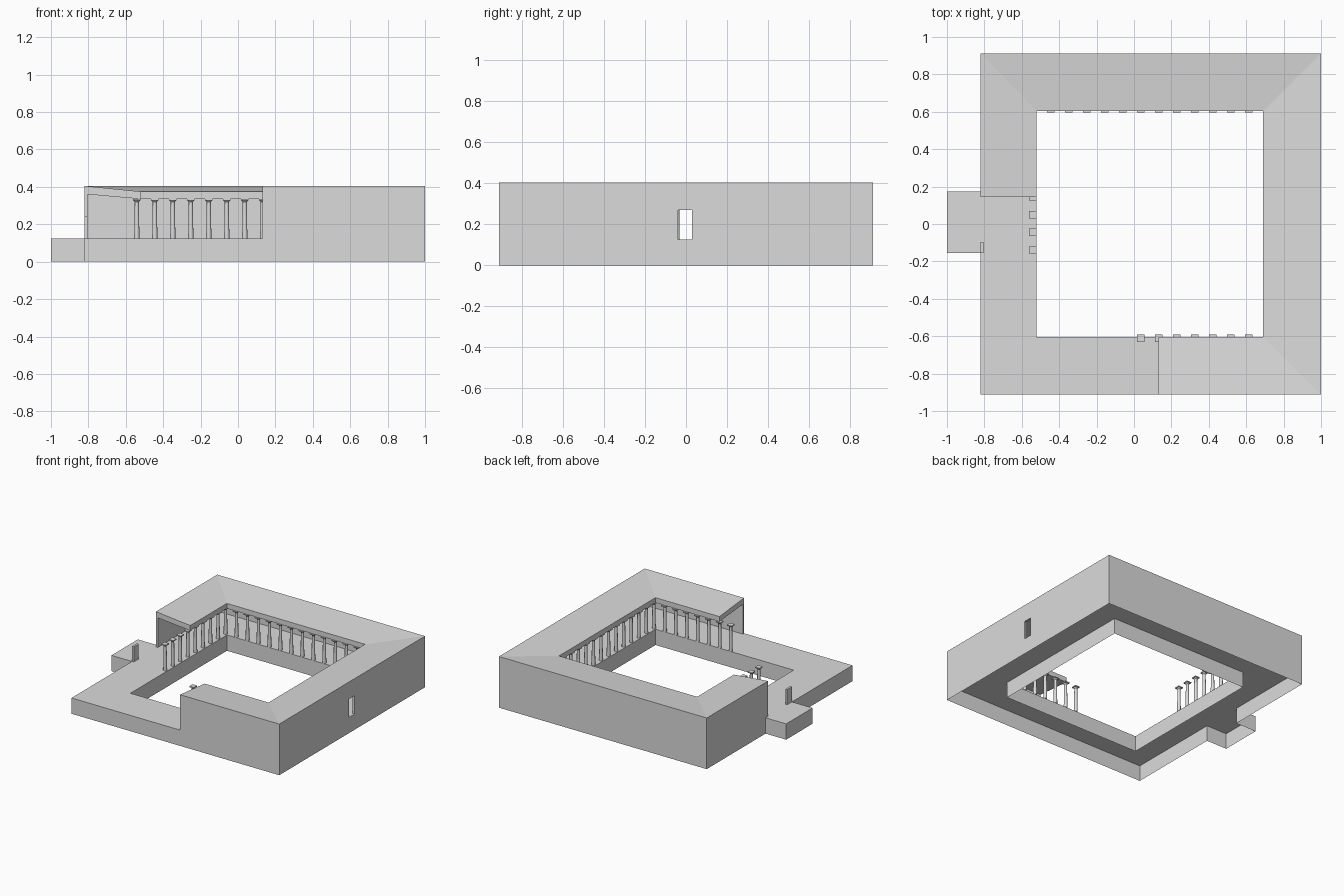
import bpy, bmesh
from mathutils import Vector

cube = bpy.data.objects.get("Cube")
if cube:
    bpy.data.objects.remove(cube, do_unlink=True)

stone = bpy.data.materials.new("grey_stone")
stone.use_nodes = True
GREY = (0.71, 0.71, 0.71, 1)
stone.diffuse_color = GREY
stone.node_tree.nodes["Principled BSDF"].inputs["Base Color"].default_value = GREY

FLOOR, DOOR_TOP, EAVE = 0.125, 0.27, 0.335
X0, X1, Y = -0.82, 1.0, 0.912       # outer limits
IX0, IX1, IY = -0.52, 0.69, 0.604   # courtyard limits
WALL = 0.016


def add_object(name, bm):
    mesh = bpy.data.meshes.new(name)
    bm.to_mesh(mesh)
    bm.free()
    mesh.materials.append(stone)
    obj = bpy.data.objects.new(name, mesh)
    bpy.context.scene.collection.objects.link(obj)
    return obj


def add_box(bm, lo, hi):
    for v in bmesh.ops.create_cube(bm, size=1)["verts"]:
        v.co = [l + (c + 0.5) * (h - l) for c, l, h in zip(v.co, lo, hi)]


def box(name, lo, hi):
    bm = bmesh.new()
    add_box(bm, lo, hi)
    return add_object(name, bm)


# Podium: a floor ring with entrance step, skirts dropped from every open edge
bm = bmesh.new()
P0, P1 = -0.155, 0.175
outer = [(X0, -Y), (X1, -Y), (X1, Y), (X0, Y)]
inner = [(IX0, -IY), (IX1, -IY), (IX1, IY), (IX0, IY)]
step = [(X0, P1), (-1, P1), (-1, P0), (X0, P0)]
o, i, s = ([bm.verts.new((x, y, FLOOR)) for x, y in ring] for ring in (outer, inner, step))
for k in range(3):
    bm.faces.new((o[k], o[k + 1], i[k + 1], i[k]))
bm.faces.new((o[3], s[0], s[3], o[0], i[0], i[3]))
bm.faces.new(s)
rim = [e for e in bm.edges if e.is_boundary]
skirt = bmesh.ops.extrude_edge_only(bm, edges=rim)["geom"]
for v in skirt:
    if isinstance(v, bmesh.types.BMVert):
        v.co.z = 0
add_object("podium", bm)

# Outer wall and sloping roof: one section swept round mitred corners
section = [(0, FLOOR), (0, 0.405), (1, 0.375), (1, EAVE),
           (WALL / 0.305, 0.36), (WALL / 0.305, FLOOR)]
CUT_X, CUT_Y = 0.13, 0.145          # where the front and left wings stop
stations = [((CUT_X, -Y), (CUT_X, -IY)), (outer[1], inner[1]), (outer[2], inner[2]),
            (outer[3], inner[3]), ((X0, CUT_Y), (IX0, CUT_Y))]
bm = bmesh.new()
rings = []
for a, b in stations:
    a, b = Vector(a), Vector(b)
    rings.append([bm.verts.new((*a.lerp(b, t), z)) for t, z in section])
n = len(section)
for r, q in zip(rings, rings[1:]):
    for k in range(n):
        m = (k + 1) % n
        bm.faces.new((r[k], r[m], q[m], q[k]))
bm.faces.new(rings[0])
bm.faces.new(rings[-1])
bmesh.ops.recalc_face_normals(bm, faces=bm.faces)
walls = add_object("walls_and_roof", bm)

# Doorway through the left-hand wall
cutter = box("doorway_cutter", (0.9, -0.04, 0.05), (1.1, 0.03, DOOR_TOP))
cutter.hide_render = True
cutter.hide_viewport = True
cutter.display_type = 'WIRE'
cut = walls.modifiers.new("doorway", 'BOOLEAN')
cut.object = cutter
cut.solver = 'EXACT'

# Remaining stub of the entrance wall
box("entrance_jamb", (X0, P0, FLOOR), (X0 + WALL, -0.095, 0.245))

# Columns: tapered shaft, flared neck and square cap, sharing one mesh
bm = bmesh.new()


def frustum(r0, r1, z0, z1, sides=12):
    made = bmesh.ops.create_cone(bm, cap_ends=True, segments=sides, radius1=r0, radius2=r1, depth=z1 - z0)
    for v in made["verts"]:
        v.co.z += (z0 + z1) / 2


frustum(0.014, 0.011, FLOOR, 0.318)
frustum(0.011, 0.018, 0.318, 0.327)
for f in bm.faces:
    f.smooth = len(f.verts) == 4
for e in bm.edges:
    e.smooth = all(f.smooth for f in e.link_faces)
add_box(bm, (-0.02, -0.02, 0.327), (0.02, 0.02, EAVE))
column = add_object("column", bm)

LAST = 13
xs = [-0.541 + 0.0962 * k for k in range(LAST + 1)]
ys = [0.617 - 0.0945 * k for k in range(LAST + 1)]
spots = [(x, ys[0]) for x in xs]                          # back row
spots += [(xs[LAST], y) for y in ys[1:]]                  # left-hand row
spots += [(x, ys[LAST]) for x in xs[6:LAST]]              # front row
spots += [(xs[0], y) for y in ys[1:9]]                    # entrance row
column.location = (*spots[0], 0)
for x, y in spots[1:]:
    twin = column.copy()
    twin.location = (x, y, 0)
    bpy.context.scene.collection.objects.link(twin)
